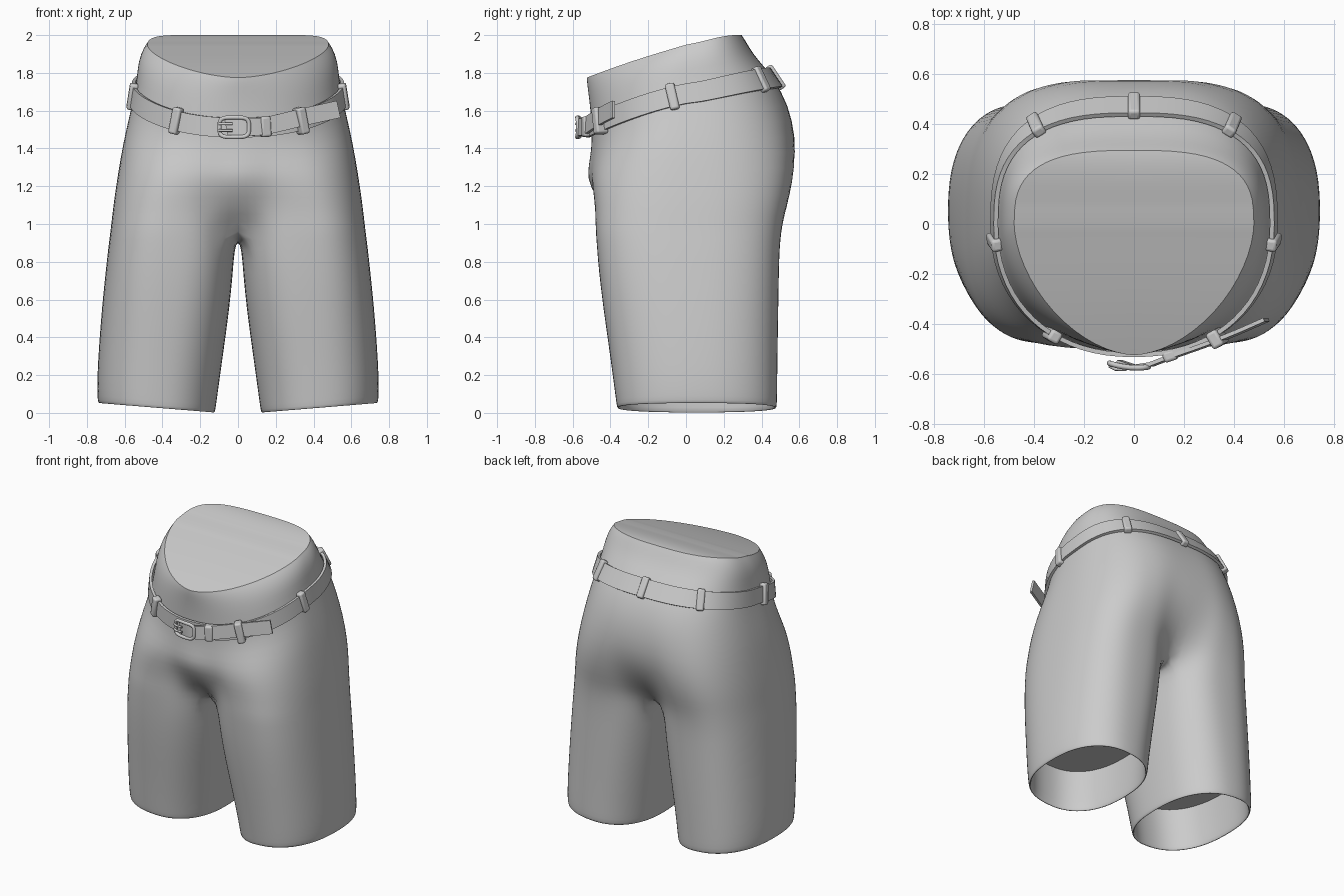
import bpy, bmesh, math
from mathutils import Vector, Matrix

if "Cube" in bpy.data.objects:
    bpy.data.objects.remove(bpy.data.objects["Cube"])

N, M = 32, 10          # outer and inner-thigh segments of one half
A = math.radians(50)   # half angle of the inner thigh on a leg ring


def spow(v, e):
    return math.copysign(abs(v) ** e, v)


def make(name, verts, faces, subsurf=0, mirror=False, thick=0, angle=50):
    me = bpy.data.meshes.new(name)
    me.from_pydata([tuple(v) for v in verts], [], faces)
    bm = bmesh.new()
    bm.from_mesh(me)
    bmesh.ops.remove_doubles(bm, verts=bm.verts, dist=1e-5)
    bm.to_mesh(me)
    bm.free()
    ob = bpy.data.objects.new(name, me)
    bpy.context.collection.objects.link(ob)
    if mirror:
        ob.modifiers.new("Mirror", 'MIRROR')
    if subsurf:
        s = ob.modifiers.new("Subsurf", 'SUBSURF')
        s.levels = s.render_levels = subsurf
    if thick:
        s = ob.modifiers.new("Solidify", 'SOLIDIFY')
        s.thickness, s.offset = thick, 0
        bpy.context.view_layer.objects.active = ob
        bpy.ops.object.modifier_apply(modifier=s.name)
    smooth(ob, angle)
    return ob


def smooth(ob, angle=50):
    bpy.ops.object.select_all(action='DESELECT')
    ob.select_set(True)
    bpy.context.view_layer.objects.active = ob
    bpy.ops.object.shade_smooth_by_angle(angle=math.radians(angle))


def leg_pt(th, z, xi, xo, yf, yb, n, tilt):
    rx, ry = (xo - xi) / 2, (yb - yf) / 2
    x = (xi + xo) / 2 + rx * spow(math.sin(th), 2 / n)
    y = (yf + yb) / 2 - ry * spow(math.cos(th), 2 / n)
    return Vector((x, y, z + tilt * (x - xi) / (xo - xi)))


# tilted egg-shaped ring: t = 0 is the front centre, pi the back centre;
# w blends it towards the leg shape
def torso_pt(t, a, yf, yb, zf, zs, zb, nf, nb, fc=0, bc=0, w=0):
    c, s = math.cos(t), math.sin(t)
    n, ry = (nf, -yf) if c > 0 else (nb, yb)
    x = a * spow(s, 2 / n)
    dent = math.exp(-(x / 0.13) ** 2)
    y = -ry * spow(c, 2 / n) + dent * (fc if c > 0 else -bc)
    z = zs - (zb - zf) / 2 * c + ((zf + zb) / 2 - zs) * c * c
    if w:
        q = leg_pt(-A + (math.pi + 2 * A) * t / math.pi, z, .018, a, yf, yb, 2.6, 0)
        w *= 1 - math.exp(-(x / 0.15) ** 2)
        x, y = x + (q.x - x) * w, y + (q.y - y) * w
    return Vector((x, y, z))


torso = [
    (.48, -.525, .295, 1.775, 1.95, 2.0, 1.72, 2.9),
    (.503, -.525, .315, 1.75, 1.92, 1.97, 1.78, 2.9),
    (.527, -.518, .355, 1.70, 1.86, 1.90, 1.92, 2.8),
    (.535, -.508, .412, 1.62, 1.78, 1.835, 2.1, 2.7),
    (.547, -.50, .465, 1.51, 1.69, 1.77, 2.2, 2.7),
    (.575, -.50, .553, 1.41, 1.57, 1.63, 2.2, 2.5, 0, .01, .05),
    (.61, -.515, .60, 1.32, 1.42, 1.46, 2.3, 2.4, 0, .02, .2),
    (.635, -.53, .607, 1.24, 1.27, 1.30, 2.3, 2.4, 0, .03, .4),
    (.655, -.507, .572, 1.14, 1.14, 1.15, 2.4, 2.4, .03, .06, .65),
    (.667, -.489, .53, 1.05, 1.04, 1.04, 2.4, 2.4, .08, .10, .85),
    (.676, -.480, .505, .975, .96, .96, 2.5, 2.5, .17, .15, 1),
]
legs = [
    (.87, .018, .688, -.472, .497, 2.6, 0),
    (.75, .026, .70, -.463, .493, 2.6, .01),
    (.55, .045, .72, -.44, .49, 2.5, .02),
    (.30, .08, .738, -.405, .486, 2.4, .04),
    (.12, .105, .747, -.382, .484, 2.35, .05),
    (.03, .117, .745, -.37, .483, 2.35, .05),
    (.003, .122, .741, -.366, .48, 2.35, .05),
    (.0, .130, .733, -.358, .472, 2.35, .05),
    (.012, .137, .726, -.351, .465, 2.35, .05),
    (.12, .13, .722, -.357, .46, 2.35, .05),
    (.31, .11, .712, -.375, .46, 2.4, .04),
]

# shorts: one half lofted from waist to hem, with turned-in hem
verts, faces, rows = [], [], []


def add_row(pts):
    rows.append(list(range(len(verts), len(verts) + len(pts))))
    verts.extend(pts)


for lv in torso:
    add_row([torso_pt(math.pi * i / N, *lv) for i in range(N + 1)])
f, b = verts[rows[-1][0]], verts[rows[-1][-1]]
for j in range(1, M):          # crotch seam along the middle
    p = b.lerp(f, j / M)
    p.x = 0
    p.z -= .055 * math.sin(math.pi * j / M)
    rows[-1].append(len(verts))
    verts.append(p)
for lv in legs:
    ring = [leg_pt(-A + (math.pi + 2 * A) * i / N, *lv) for i in range(N + 1)]
    ring += [leg_pt(math.pi + A + (math.pi - 2 * A) * j / M, *lv) for j in range(1, M)]
    add_row(ring)
for k in range(len(rows) - 1):
    r, q = rows[k], rows[k + 1]
    closed = k >= len(torso) - 1
    cnt = len(r) if closed else N
    for i in range(cnt):
        j = (i + 1) % len(r) if closed else i + 1
        faces.append((r[i], q[i], q[j], r[j]))
make("shorts", verts, faces, subsurf=1, mirror=True, angle=80)

# lids closing the waist opening and the insides of the legs
rim = [torso_pt(math.pi * i / N, *torso[0]) for i in range(N + 1)]
mid = [Vector((0, p.y, p.z)) for p in rim]
make("waist_lid", rim + mid,
     [(i, i + 1, N + 2 + i, N + 1 + i) for i in range(N)], mirror=True)
inner = [verts[i] for i in rows[-1]]
make("leg_lids", inner, [tuple(reversed(range(len(inner))))], mirror=True)


# flat strap helper
def strap(name, low, high, thick, closed=False):
    n = len(low)
    fs = [(i, (i + 1) % n, n + (i + 1) % n, n + i) for i in range(n if closed else n - 1)]
    return make(name, low + high, fs, thick=thick, angle=40)


belt_low = (.567, -.520, .505, 1.458, 1.637, 1.725, 2.2, 2.7)
belt_high = (.553, -.524, .438, 1.562, 1.743, 1.825, 2.2, 2.7)


def belt_pt(t, lv):
    t = (t + math.pi) % (2 * math.pi) - math.pi
    p = torso_pt(abs(t), *lv)
    p.x = math.copysign(p.x, t)
    return p


ts = [2 * math.pi * i / 72 for i in range(72)]
strap("belt", [belt_pt(t, belt_low) for t in ts], [belt_pt(t, belt_high) for t in ts], .018, True)

# loose belt end lying over the front right
tail = [(-.06, -.552, 1.51), (.0, -.572, 1.51), (.07, -.562, 1.512), (.14, -.535, 1.517),
        (.25, -.497, 1.543), (.33, -.468, 1.563), (.43, -.427, 1.585), (.53, -.383, 1.607)]
strap("belt_end", [Vector(p) - Vector((-.01, 0, .045)) for p in tail],
      [Vector(p) + Vector((-.01, 0, .045)) for p in tail], .016)


# rounded block helper for belt loops
def block(name, centre, tangent, up, size):
    bm = bmesh.new()
    bmesh.ops.create_cube(bm, size=1)
    tangent, up = tangent.normalized(), up.normalized()
    out = tangent.cross(up).normalized()
    up = out.cross(tangent)
    rot = Matrix((tangent, -out, up)).transposed().to_4x4()
    rot = Matrix((tangent, up.cross(tangent), up)).transposed().to_4x4()
    bm.transform(Matrix.Translation(centre) @ rot @ Matrix.Diagonal((*size, 1)))
    me = bpy.data.meshes.new(name)
    bm.to_mesh(me)
    bm.free()
    ob = bpy.data.objects.new(name, me)
    bpy.context.collection.objects.link(ob)
    bv = ob.modifiers.new("Bevel", 'BEVEL')
    bv.width, bv.segments = .012, 3
    smooth(ob, 40)


def loop_at(name, x, y, depth=.045, push=.002):
    t = min((2 * math.pi * i / 720 for i in range(720)),
            key=lambda a: (belt_pt(a, belt_low).xy - Vector((x, y))).length)
    lo, hi = belt_pt(t, belt_low), belt_pt(t, belt_high)
    tan = belt_pt(t + .04, belt_low) - belt_pt(t - .04, belt_low)
    out = tan.cross(hi - lo).normalized()
    block(name, (lo + hi) / 2 + out * push, tan, hi - lo, (.05, depth, .142))


loop_at("back_loop", 0, .50)
for side, s in (("left", -1), ("right", 1)):
    loop_at(side + "_back_loop", s * .40, .43)
    loop_at(side + "_side_loop", s * .57, -.07)
    loop_at(side + "_front_loop", s * .33, -.44, .05 if s < 0 else .07, .004 if s < 0 else .016)
block("belt_keeper", Vector((.145, -.527, 1.515)), Vector((1, .33, .06)), Vector((0, 0, 1)), (.055, .045, .108))


# buckle: round-wire frame with prongs
def wire(name, pts, r, cyclic=False):
    cu = bpy.data.curves.new(name, 'CURVE')
    cu.dimensions, cu.bevel_depth, cu.bevel_resolution, cu.use_fill_caps = '3D', r, 3, True
    sp = cu.splines.new('POLY')
    sp.points.add(len(pts) - 1)
    for p, co in zip(sp.points, pts):
        p.co = (*co, 1)
    sp.use_cyclic_u = cyclic
    ob = bpy.data.objects.new(name, cu)
    bpy.context.collection.objects.link(ob)


frame = []
for i in range(40):
    a = 2 * math.pi * i / 40
    x = -.02 + .078 * spow(math.cos(a), .5)
    z = 1.512 + .052 * spow(math.sin(a), .5)
    frame.append((x, -.576 + 1.6 * (x - .01) ** 2, z))
wire("buckle_frame", frame, .011, True)
for i, z in enumerate((1.495, 1.53)):
    wire(f"buckle_prong_{i + 1}", [(-.1, -.568, z), (-.075, -.581, z), (-.03, -.582, z)], .007)
